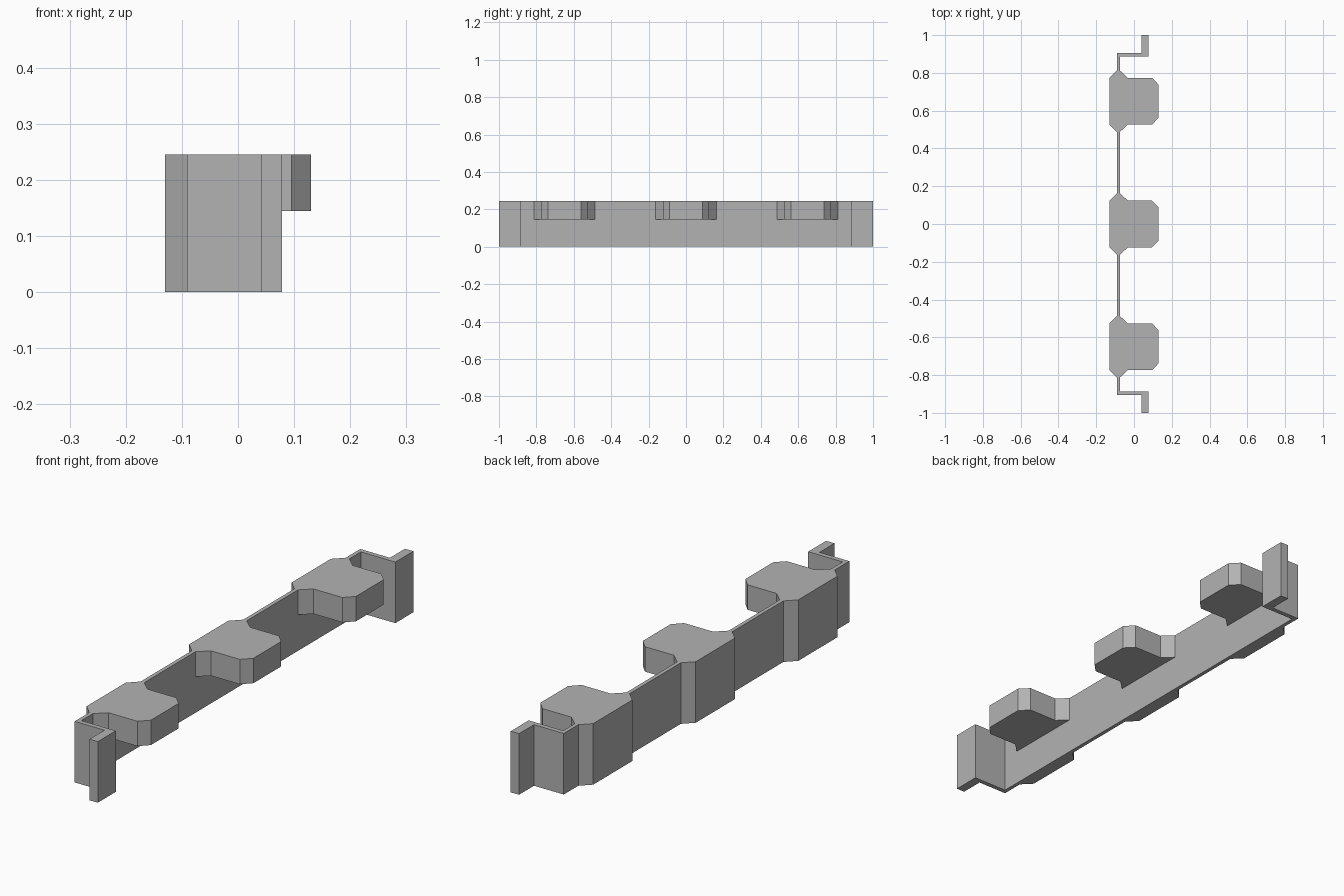
import bpy, bmesh

cube = bpy.data.objects.get("Cube")
if cube:
    bpy.data.objects.remove(cube, do_unlink=True)

HEIGHT, PAD_BOTTOM = 0.245, 0.145
BACK, FRONT = -0.091, -0.075       # two faces of the thin wall
SPACING = 0.65

grey = bpy.data.materials.new("plain grey")
grey.use_nodes = True
colour = (0.45, 0.45, 0.45, 1)
grey.diffuse_color = colour
grey.node_tree.nodes["Principled BSDF"].inputs["Base Color"].default_value = colour


def prism(name, outline, bottom, top):
    """Extrude a flat outline straight up."""
    bm = bmesh.new()
    face = bm.faces.new([bm.verts.new((x, y, bottom)) for x, y in outline])
    result = bmesh.ops.extrude_face_region(bm, geom=[face])
    verts = [v for v in result["geom"] if isinstance(v, bmesh.types.BMVert)]
    bmesh.ops.translate(bm, verts=verts, vec=(0, 0, top - bottom))
    bmesh.ops.recalc_face_normals(bm, faces=bm.faces)
    mesh = bpy.data.meshes.new(name)
    bm.to_mesh(mesh)
    bm.free()
    mesh.materials.append(grey)
    obj = bpy.data.objects.new(name, mesh)
    bpy.context.collection.objects.link(obj)
    return obj


# Rail outline: hooked ends on the front, chamfered ribs along the back
hook = [(FRONT, 0.886), (0.041, 0.886), (0.041, 1.0), (0.078, 1.0) ]
hook = [(FRONT, 0.886), (0.078, 0.886), (0.078, 1.0), (0.041, 1.0),
        (0.041, 0.905), (BACK, 0.905)]
outline = [(x, y) for x, y in hook]
for centre in (SPACING, 0, -SPACING):
    outline += [(BACK, centre + 0.163), (-0.13, centre + 0.124),
                (-0.13, centre - 0.124), (BACK, centre - 0.163)]
outline += [(x, -y) for x, y in reversed(hook)]
rail = prism("rail", outline, 0, HEIGHT)

# Pads projecting from the top of the front side
half = [(-0.083, 0.163), (FRONT, 0.163), (-0.033, 0.124), (0.095, 0.124), (0.13, 0.088)]
profile = half + [(x, -y) for x, y in reversed(half)]
for i, centre in enumerate((-SPACING, 0, SPACING)):
    pad = prism(f"pad_{i + 1}", [(x, y + centre) for x, y in profile], PAD_BOTTOM, HEIGHT)
    join = rail.modifiers.new("join pad", "BOOLEAN")
    join.operation, join.solver, join.object = "UNION", "EXACT", pad
    pad.hide_render = True

# Bake the union and drop the loose pads
bpy.context.view_layer.update()
evaluated = rail.evaluated_get(bpy.context.evaluated_depsgraph_get())
merged = bpy.data.meshes.new_from_object(evaluated)
pads = [m.object for m in rail.modifiers]
rail.modifiers.clear()
rail.data = merged
for pad in pads:
    bpy.data.objects.remove(pad, do_unlink=True)
rail.name = "rail_with_pads"
